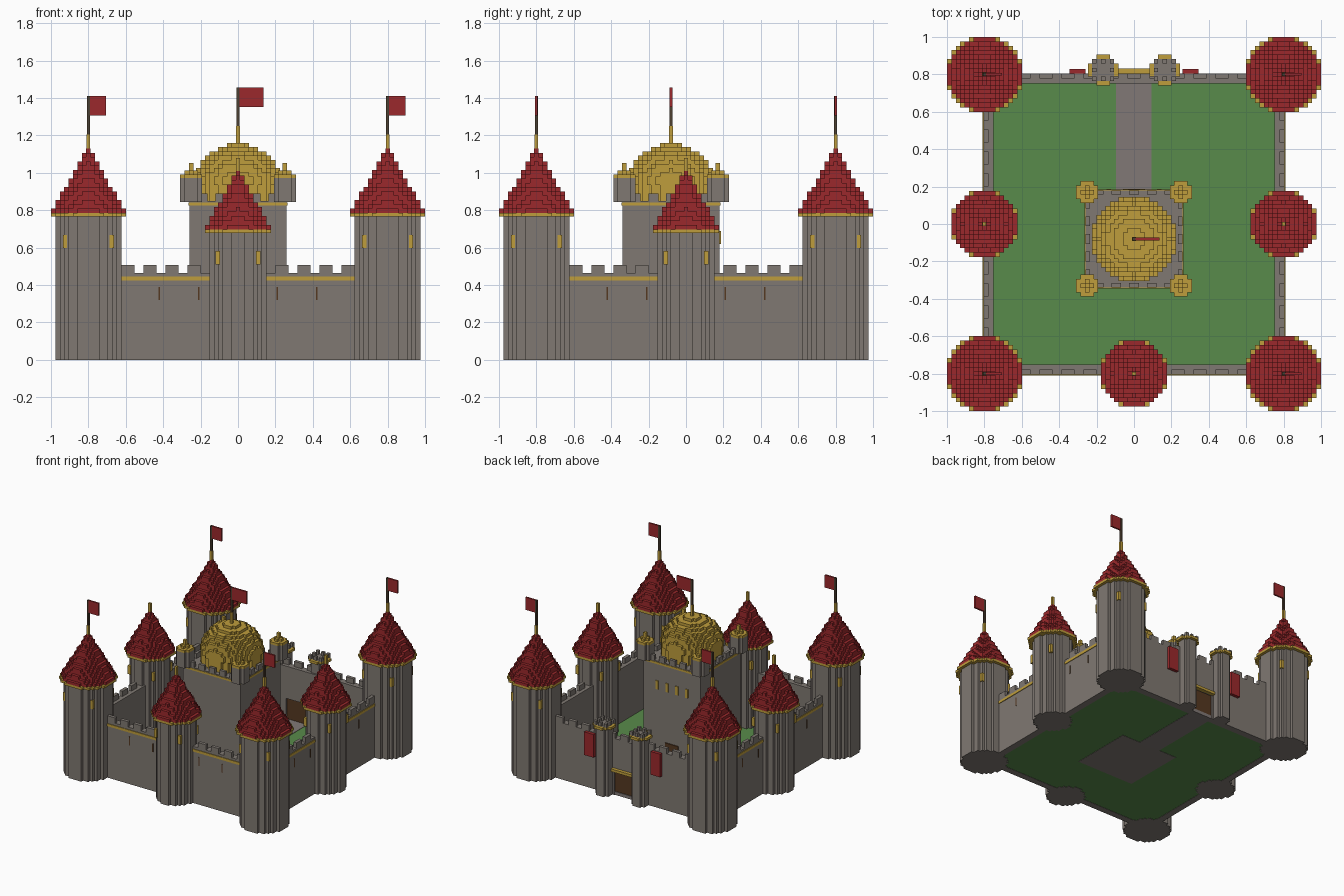
import bpy, bmesh
from math import sqrt
from mathutils import Matrix, Vector

if "Cube" in bpy.data.objects:
    bpy.data.objects.remove(bpy.data.objects["Cube"])

U = 2 / 85  # block size


def material(name, rgb):
    m = bpy.data.materials.new(name)
    m.use_nodes = True
    m.diffuse_color = (*rgb, 1)
    m.node_tree.nodes["Principled BSDF"].inputs["Base Color"].default_value = (*rgb, 1)
    return m


STONE = material("stone grey", (0.215, 0.19, 0.168))
PATH = material("path grey", (0.22, 0.19, 0.18))
RED = material("roof red", (0.33, 0.022, 0.025))
GOLD = material("gold", (0.52, 0.34, 0.045))
GRASS = material("grass green", (0.098, 0.26, 0.07))
WOOD = material("door brown", (0.09, 0.04, 0.015))
POLE = material("pole brown", (0.075, 0.05, 0.03))


class Part:
    """One flat-coloured object assembled from boxes and stepped discs."""

    def __init__(self, name, mat):
        self.name, self.mat, self.bm = name, mat, bmesh.new()

    def box(self, x0, x1, y0, y1, z0, z1):
        mid = Vector((x0 + x1, y0 + y1, z0 + z1)) / 2
        size = Matrix.Diagonal((abs(x1 - x0), abs(y1 - y0), abs(z1 - z0), 1))
        bmesh.ops.create_cube(self.bm, size=1, matrix=Matrix.Translation(mid) @ size)
        return self

    def post(self, x, y, half, z0, z1):
        return self.box(x - half, x + half, y - half, y + half, z0, z1)

    def disc(self, cx, cy, r, z0, z1):
        n = int(r) + 1
        span = range(-n, n + 1)
        cells = {(i, j) for i in span for j in span if i * i + j * j <= r * r}

        def quad(*pts):
            self.bm.faces.new([self.bm.verts.new(p) for p in pts])

        for i, j in cells:
            x0, y0 = cx + (i - 0.5) * U, cy + (j - 0.5) * U
            x1, y1 = x0 + U, y0 + U
            ring = [(x0, y0), (x1, y0), (x1, y1), (x0, y1)]
            quad(*[(*p, z1) for p in ring])
            quad(*[(*p, z0) for p in reversed(ring)])
            for k, (di, dj) in enumerate([(0, -1), (1, 0), (0, 1), (-1, 0)]):
                if (i + di, j + dj) not in cells:
                    a, b = ring[k], ring[(k + 1) % 4]
                    quad((*a, z0), (*b, z0), (*b, z1), (*a, z1))
        return self

    def done(self):
        bmesh.ops.remove_doubles(self.bm, verts=self.bm.verts[:], dist=1e-5)
        mesh = bpy.data.meshes.new(self.name)
        self.bm.to_mesh(mesh)
        self.bm.free()
        mesh.materials.append(self.mat)
        bpy.context.collection.objects.link(bpy.data.objects.new(self.name, mesh))


def flag(name, x, y, z0, z1, z2, width):
    Part(name + "_pole_base", GOLD).post(x, y, 0.01, z0 - 0.02, z1).done()
    Part(name + "_pole", POLE).post(x, y, 0.008, z1, z2).done()
    Part(name + "_flag", RED).box(x + 0.008, x + width, y - 0.007, y + 0.007, z2 - 0.103, z2).done()


def tower(name, x, y, r, top, tip, layers):
    Part(name + "_body", STONE).disc(x, y, r + 0.3, 0, top).done()
    Part(name + "_trim", GOLD).disc(x, y, r + 1.64, top, top + 0.02).done()
    roof = Part(name + "_roof", RED)
    base = top + 0.02
    step = (tip - base) / layers
    for k in range(layers):
        roof.disc(x, y, (r + 1.3) * (1 - k / layers), base + k * step, base + (k + 1) * step)
    roof.done()
    # Windows on the four diagonals
    windows = Part(name + "_windows", GOLD)
    d = (r * 0.76) * U
    for sx in (-1, 1):
        for sy in (-1, 1):
            windows.post(x + sx * d, y + sy * d, U / 2, top - 0.167, top - 0.097)
    windows.done()


# Round towers
C = 34 * U
for sx, side in ((-1, "right"), (1, "left")):
    for sy, end in ((-1, "front"), (1, "back")):
        name = f"{end}_{side}_tower"
        tower(name, sx * C, sy * C, 7, 0.766, 1.13, 15)
        flag(name, sx * C, sy * C, 1.13, 1.205, 1.41, 0.095)
for name, x, y in (("front_tower", 0, -C), ("right_tower", -C, 0), ("left_tower", C, 0)):
    tower(name, x, y, 6, 0.678, 1.01, 13)
    Part(name + "_finial", GOLD).post(x, y, 0.01, 0.99, 1.08).done()

# Ground and path
Part("courtyard_grass", GRASS).box(-0.76, 0.76, -0.76, 0.76, 0.002, 0.024).done()
Part("path", PATH).box(-0.097, 0.094, 0.15, 0.8, 0, 0.027).done()

# Outer walls with battlements
OUT, IN, WALL = 0.805, 0.75, 0.465
walls = Part("outer_walls", STONE)
merlons = Part("wall_merlons", STONE)
bands = Part("wall_bands", GOLD)
slits = Part("arrow_slits", WOOD)


def wall_box(part, axis, sign, a0, a1, d0, d1, z0, z1):
    if axis == "x":
        part.box(a0, a1, sign * d0, sign * d1, z0, z1)
    else:
        part.box(sign * d0, sign * d1, a0, a1, z0, z1)


for axis in "xy":
    for sign in (-1, 1):
        gate_side = axis == "x" and sign == 1
        if gate_side:
            for a0, a1 in ((-C, -0.09), (0.09, C)):
                wall_box(walls, axis, sign, a0, a1, IN, OUT, 0, WALL)
            wall_box(walls, axis, sign, -0.09, 0.09, IN, OUT, 0.2, WALL)
        else:
            wall_box(walls, axis, sign, -C, C, IN, OUT, 0, WALL)
            wall_box(bands, axis, sign, -C, C, OUT, OUT + 0.005, 0.425, 0.446)
            for a in (-0.42, -0.21, 0.21, 0.42):
                wall_box(slits, axis, sign, a - 0.004, a + 0.004, OUT, OUT + 0.003, 0.32, 0.39)
        for k in range(-5, 6):
            a = k * 5 * U
            wall_box(merlons, axis, sign, a - 1.5 * U, a + 1.5 * U, OUT - 0.027, OUT, WALL, 0.508)
for part in (walls, merlons, bands, slits):
    part.done()

# Gate and its two turrets
Part("gate_door", WOOD).box(-0.09, 0.09, 0.765, 0.795, 0, 0.2).done()
Part("gate_lintel", GOLD).box(-0.1, 0.1, 0.8, 0.832, 0.2, 0.222).done()
for sx, side in ((-1, "right"), (1, "left")):
    x, y = sx * 7 * U, 35 * U
    Part(f"gate_turret_{side}", STONE).disc(x, y, 2.5, 0, 0.575).done()
    Part(f"gate_turret_trim_{side}", GOLD).disc(x, y, 3.5, 0.555, 0.575).done()
    crown = Part(f"gate_turret_merlons_{side}", STONE)
    for i, j in ((2, 0), (-2, 0), (0, 2), (0, -2), (2, 2), (-2, 2), (2, -2), (-2, -2)):
        crown.post(x + i * U, y + j * U, U / 2, 0.575, 0.605)
    crown.done()
    Part(f"banner_{side}", RED).box(sx * 0.26, sx * 0.345, 0.805, 0.83, 0.27, 0.46).done()

# Central keep
KX, KY, KT = 0.26, -0.08, 0.85
Part("keep", STONE).box(-KX, KX, KY - KX, KY + KX, 0, KT).done()
E = KX + 0.004
Part("keep_band", GOLD).box(-E, E, KY - E, KY + E, 0.825, 0.842).done()
Part("keep_door", WOOD).box(-0.06, 0.06, KY + KX, KY + KX + 0.008, 0.027, 0.2).done()
windows = Part("keep_windows", GOLD)
for x in (-0.135, -0.045, 0.045, 0.135):
    windows.box(x - U / 2, x + U / 2, KY + KX, KY + KX + 0.008, 0.62, 0.69)
windows.done()
merlons = Part("keep_merlons", STONE)
for k in range(-2, 3):
    a, h = k * 4 * U, U * 1.1
    for s in (-1, 1):
        edge, inner = s * KX, s * (KX - U)
        merlons.box(a - h, a + h, KY + inner, KY + edge, KT, 0.89)
        merlons.box(inner, edge, KY + a - h, KY + a + h, KT, 0.89)
merlons.done()

# Keep corner turrets
bodies = Part("keep_turrets", STONE)
caps = Part("keep_turret_caps", GOLD)
for sx in (-1, 1):
    for sy in (-1, 1):
        x, y = sx * 0.25, KY + sy * 0.25
        bodies.disc(x, y, 2.3, 0.845, 0.972)
        caps.disc(x, y, 2.3, 0.972, 0.992)
        caps.disc(x, y, 1.1, 0.992, 1.012)
        caps.post(x, y, U / 2, 1.012, 1.053)
bodies.done()
caps.done()

# Stepped dome
dome = Part("dome", GOLD)
R, MID = 9.6, 0.935
dome.disc(0, KY, R - 0.3, KT, MID)
for k in range(10):
    dome.disc(0, KY, sqrt(R * R - (k + 0.3) ** 2), MID + k * 0.0225, MID + (k + 1) * 0.0225)
dome.done()
flag("keep", 0, KY, 1.16, 1.25, 1.455, 0.137)
